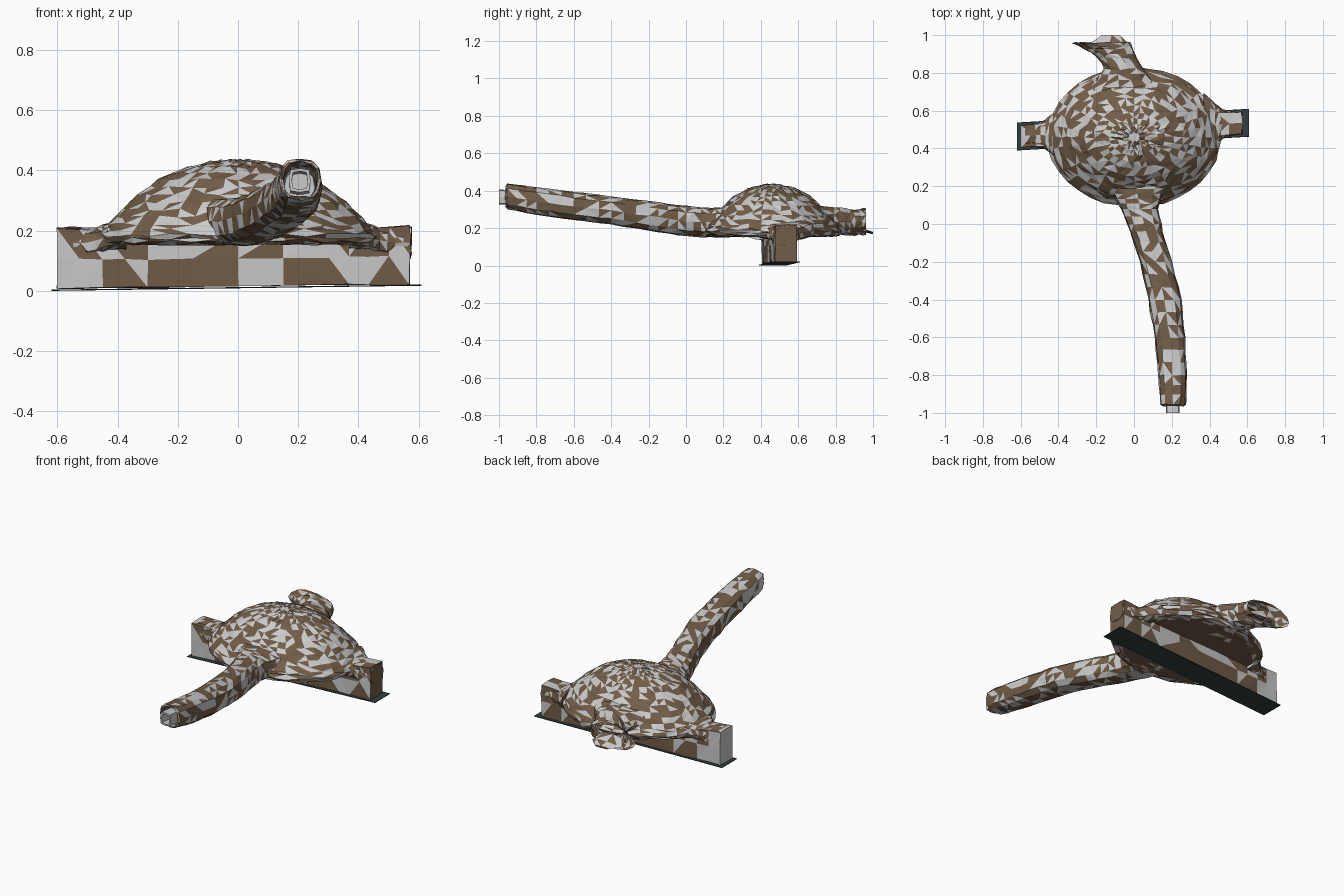
import bpy, bmesh, math, random
from mathutils import Vector

if "Cube" in bpy.data.objects:
    bpy.data.objects.remove(bpy.data.objects["Cube"])

random.seed(4)


def material(name, rgb):
    m = bpy.data.materials.new(name)
    m.diffuse_color = (*rgb, 1)
    m.use_nodes = True
    m.node_tree.nodes["Principled BSDF"].inputs["Base Color"].default_value = m.diffuse_color
    return m


brown = material("camo_brown", (0.17, 0.11, 0.065))
grey = material("camo_grey", (0.7, 0.7, 0.7))
dark = material("dark_plate", (0.03, 0.05, 0.05))


def loft(name, axis, sections, sides=12, steps=1, power=1.0, caps=(True, True),
         wrinkle=0.0, camo=True):
    """Skin rings (x, y, z, radius_a, radius_b) lying across the given axis."""
    a, b = {"x": (1, 2), "y": (0, 2), "z": (0, 1)}[axis]
    dense = []
    for s, t in zip(sections, sections[1:]):
        for k in range(steps):
            dense.append([p + (q - p) * k / steps for p, q in zip(s, t)])
    dense.append(sections[-1])
    bm = bmesh.new()
    rings = []
    for s in dense:
        ring = []
        for i in range(sides):
            ang = 2 * math.pi * i / sides
            co = Vector(s[:3])
            for k, r, f in ((a, s[3], math.cos(ang)), (b, s[4], math.sin(ang))):
                if abs(f) > 1e-6:
                    co[k] += r * math.copysign(abs(f) ** power, f)
            co += Vector([random.uniform(-wrinkle, wrinkle) for _ in range(3)])
            ring.append(bm.verts.new(co))
        rings.append(ring)
    for r, q in zip(rings, rings[1:]):
        for i in range(sides):
            j = (i + 1) % sides
            bm.faces.new((r[i], r[j], q[j], q[i]))
    if caps[0]:
        bm.faces.new(rings[0][::-1])
    if caps[1]:
        bm.faces.new(rings[-1])
    # irregular triangles carry the camouflage pattern
    for f in bm.faces[:]:
        if camo and len(f.verts) == 4:
            v = f.verts[:]
            k = random.randint(0, 1)
            bmesh.utils.face_split(f, v[k], v[k + 2])
    bmesh.ops.recalc_face_normals(bm, faces=bm.faces)
    if camo:
        for f in bm.faces:
            f.material_index = 0 if random.random() < 0.56 else 1
    me = bpy.data.meshes.new(name)
    bm.to_mesh(me)
    bm.free()
    ob = bpy.data.objects.new(name, me)
    bpy.context.collection.objects.link(ob)
    for m in ((brown, grey) if camo else (dark,)):
        me.materials.append(m)
    return ob


# Domed turret cover with a flat underside
loft("dome_cover", "z", [
    (0, .46, .155, .40, .31), (0, .46, .162, .45, .36), (0, .46, .185, .46, .37),
    (0, .46, .22, .435, .35), (0, .46, .27, .385, .31), (0, .46, .32, .33, .26),
    (0, .46, .37, .26, .205), (0, .46, .41, .165, .13), (0, .46, .428, .09, .07),
    (0, .46, .434, .03, .025)], sides=36, steps=2, wrinkle=.005)

# Skewed cross beam and the thin plate beneath it
loft("cross_beam", "x", [
    (-.60, .465, .108, .06, .102), (-.30, .482, .104, .065, .094),
    (.30, .518, .110, .065, .09), (.57, .535, .118, .06, .1)],
    sides=8, steps=4, power=.06, wrinkle=.002)
loft("base_plate", "x", [
    (-.62, .463, .002, .074, .002), (.61, .536, .019, .074, .002)],
    sides=8, power=.05, camo=False)

# Cloth shoulders flaring from the beam ends into the dome
for side, label in ((-1, "left"), (1, "right")):
    loft(label + "_shoulder", "x", [
        (side * x, .50 + side * .06 * x, z, ry, rz) for x, z, ry, rz in (
            (.575, .16, .058, .055), (.52, .16, .062, .05), (.47, .165, .078, .045),
            (.43, .18, .115, .045), (.37, .19, .17, .055))],
        sides=12, steps=2, power=.7, wrinkle=.003)

# Long curved barrel sleeve, open and hollow at the muzzle
loft("barrel_sleeve", "y", [
    (.01, .24, .235, .20, .08), (.02, .16, .23, .135, .08), (.03, .08, .23, .10, .08),
    (.065, -.04, .242, .088, .08), (.115, -.20, .265, .086, .08),
    (.163, -.40, .295, .088, .076), (.19, -.60, .317, .081, .076),
    (.203, -.80, .345, .076, .075), (.207, -.955, .370, .068, .070),
    (.207, -.965, .370, .055, .058), (.203, -.80, .345, .050, .05)],
    sides=12, steps=3, power=.75, wrinkle=.003)

# Small muzzle tube inside the sleeve
nub = loft("muzzle_tube", "y", [
    (.205, -.80, .355, .036, .036), (.205, -1.0, .367, .036, .04),
    (.205, -1.0, .367, .026, .03), (.205, -.90, .36, .026, .03)],
    sides=8, power=.4)
for f in nub.data.polygons:
    f.material_index = 1

# Gathered cloth at the rear, flaring to an open mouth
loft("rear_cloth", "y", [
    (-.03, .68, .235, .24, .085), (-.05, .76, .235, .15, .08),
    (-.055, .82, .235, .105, .075), (-.09, .88, .23, .10, .07),
    (-.13, .925, .23, .13, .068), (-.17, .96, .235, .155, .072)],
    sides=14, steps=2, wrinkle=.005, caps=(False, False))
# Ragged lower flap of the rear cloth
loft("rear_flap", "y", [
    (-.13, .90, .20, .09, .02), (-.13, .96, .185, .10, .012),
    (-.12, .998, .175, .05, .006)], sides=8, wrinkle=.004)
